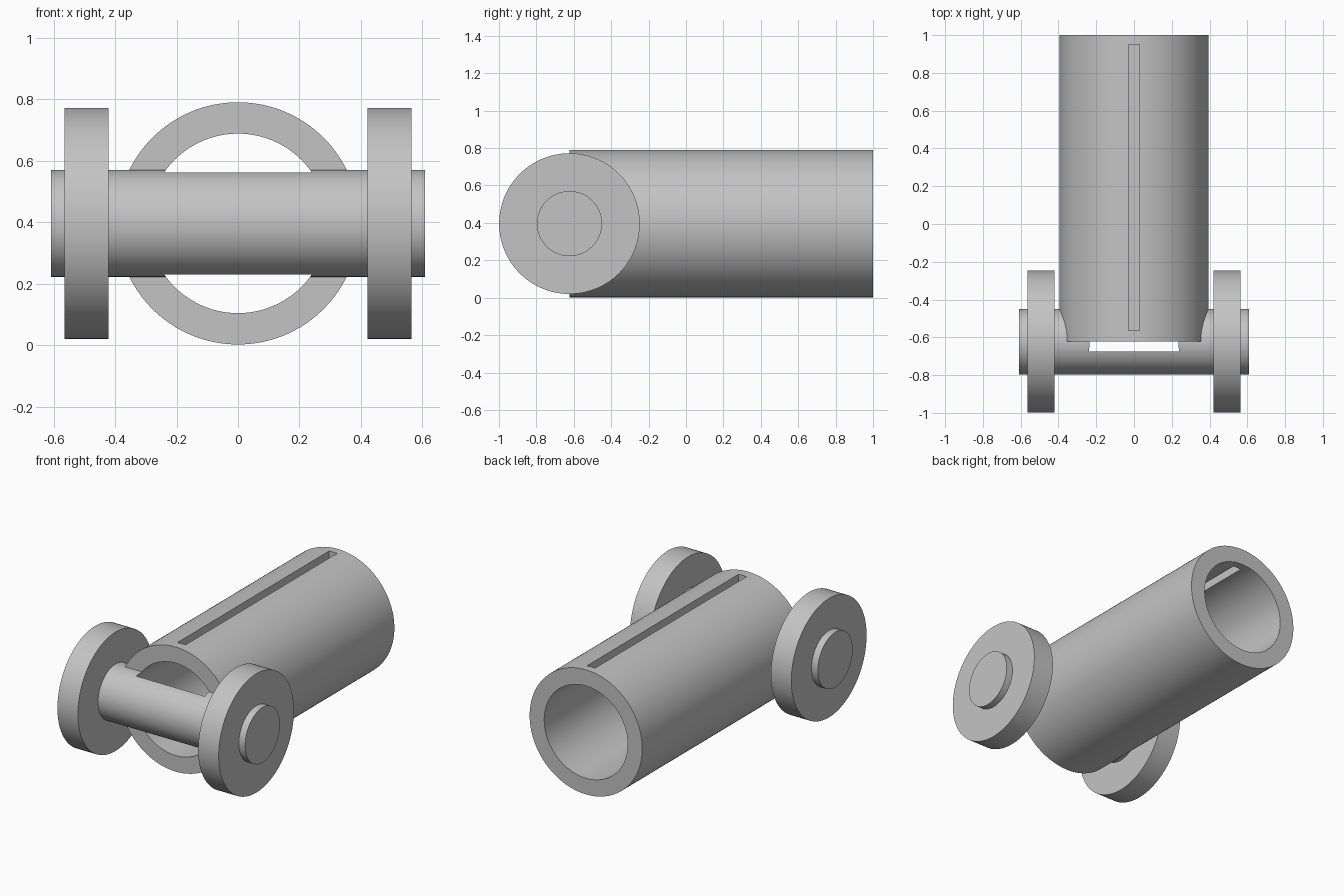
import bpy
from math import pi, radians

if "Cube" in bpy.data.objects:
    bpy.data.objects.remove(bpy.data.objects["Cube"], do_unlink=True)

AXIS_Z = 0.396      # shared height of tube and axle centres
AXLE_Y = -0.623     # axle line, also the front rim of the tube
BORE_R = 0.292

grey = bpy.data.materials.new("plain grey")
grey.use_nodes = True
colour = (0.55, 0.55, 0.55, 1)
grey.diffuse_color = colour
grey.node_tree.nodes["Principled BSDF"].inputs["Base Color"].default_value = colour


def finish(obj, name):
    obj.name = name
    obj.data.materials.append(grey)
    return obj


def cylinder(name, radius, start, end, axis, sides=128):
    """Cylinder running from start to end along the x or y axis."""
    mid = (start + end) / 2
    if axis == "x":
        loc, rot = (mid, AXLE_Y, AXIS_Z), (0, pi / 2, 0)
    else:
        loc, rot = (0, mid, AXIS_Z), (pi / 2, 0, 0)
    bpy.ops.mesh.primitive_cylinder_add(vertices=sides, radius=radius,
                                        depth=end - start, location=loc, rotation=rot)
    return finish(bpy.context.object, name)


def cut(target, cutter):
    mod = target.modifiers.new("cut", "BOOLEAN")
    mod.operation = "DIFFERENCE"
    mod.solver = "EXACT"
    mod.object = cutter
    bpy.context.view_layer.objects.active = target
    bpy.ops.object.modifier_apply(modifier=mod.name)


# Main parts
tube = cylinder("tube", 0.394, AXLE_Y, 1.0, "y")
axle = cylinder("axle", 0.174, -0.608, 0.608, "x")
right_wheel = cylinder("right_wheel", 0.376, -0.564, -0.421, "x")
left_wheel = cylinder("left_wheel", 0.376, 0.421, 0.564, "x")

# Bore runs through the tube and partway into the axle
bore = cylinder("bore_cutter", BORE_R, -0.675, 1.2, "y")
cut(tube, bore)
cut(axle, bore)

# Long slot through the top wall only
bpy.ops.mesh.primitive_cube_add(size=1, location=(0, 0.1925, AXIS_Z + 0.35))
slot = finish(bpy.context.object, "slot_cutter")
slot.scale = (0.056, 1.515, 0.4)
bpy.context.view_layer.update()
cut(tube, slot)

for helper in (bore, slot):
    bpy.data.objects.remove(helper, do_unlink=True)

# Smooth round walls, crisp rims
for part in (tube, axle, right_wheel, left_wheel):
    bpy.ops.object.select_all(action="DESELECT")
    part.select_set(True)
    bpy.context.view_layer.objects.active = part
    bpy.ops.object.shade_smooth_by_angle(angle=radians(30))
